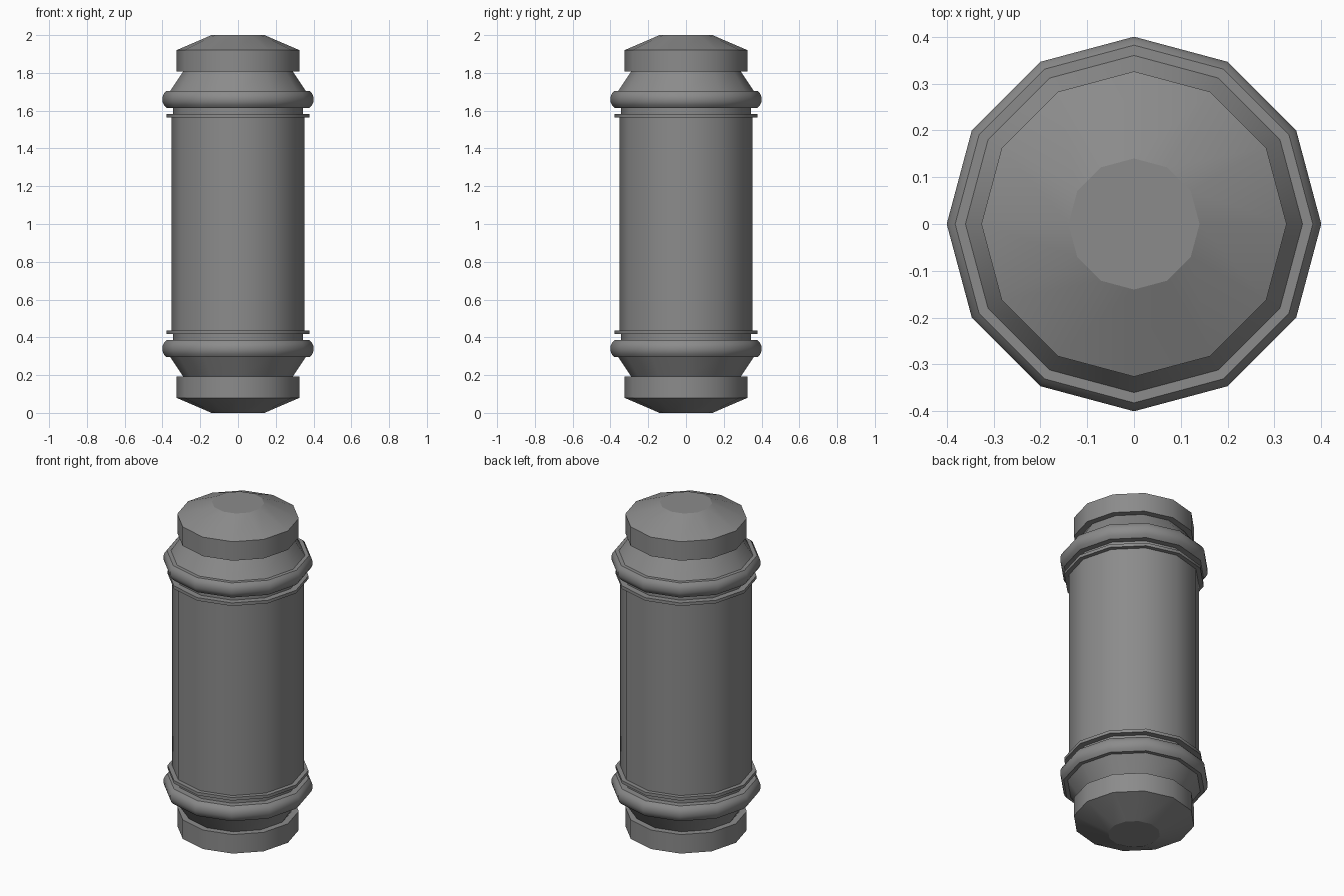
import bpy, bmesh, math

cube = bpy.data.objects.get("Cube")
if cube:
    bpy.data.objects.remove(cube, do_unlink=True)

SIDES = 12

grey = bpy.data.materials.new("mid grey")
grey.use_nodes = True
colour = (0.26, 0.26, 0.26, 1)
grey.diffuse_color = colour
grey.node_tree.nodes["Principled BSDF"].inputs["Base Color"].default_value = colour


def lathe(name, profile, crease=40, flip=False):
    """Closed solid turned from (radius, height) pairs, listed bottom to top."""
    if flip:
        profile = [(r, 2 - z) for r, z in reversed(profile)]
    bm = bmesh.new()
    rings = []
    for r, z in profile:
        angles = [math.tau * i / SIDES for i in range(SIDES)]
        rings.append([bm.verts.new((r * math.cos(a), r * math.sin(a), z)) for a in angles])
    for low, high in zip(rings, rings[1:]):
        for i in range(SIDES):
            j = (i + 1) % SIDES
            bm.faces.new((low[i], low[j], high[j], high[i]))
    bm.faces.new(rings[0][::-1])
    bm.faces.new(rings[-1])
    bm.normal_update()
    # Round the sides, keep the ring edges crisp
    for face in bm.faces:
        face.smooth = True
    for edge in bm.edges:
        level = abs(edge.verts[0].co.z - edge.verts[1].co.z) < 1e-5
        edge.smooth = not (level and edge.calc_face_angle() > math.radians(crease))
    mesh = bpy.data.meshes.new(name)
    bm.to_mesh(mesh)
    bm.free()
    mesh.materials.append(grey)
    obj = bpy.data.objects.new(name, mesh)
    bpy.context.collection.objects.link(obj)
    return obj


# Main tube, slightly narrower beyond the thin bands
lathe("body", [(0.343, 0.38), (0.343, 0.425), (0.353, 0.425),
               (0.353, 1.575), (0.343, 1.575), (0.343, 1.62)])

# End fittings, the same at both ends
for end, flip in (("upper", False), ("lower", True)):
    lathe(end + "_thin_band", [(0.378, 1.565), (0.378, 1.583)], flip=flip)
    lathe(end + "_collar", [(0.378, 1.615), (0.392, 1.63), (0.4, 1.648),
                            (0.4, 1.67), (0.394, 1.688), (0.382, 1.703)], flip=flip)
    lathe(end + "_neck", [(0.362, 1.70), (0.285, 1.815)], flip=flip)
    lathe(end + "_cap", [(0.326, 1.808), (0.326, 1.92), (0.14, 2.0)], crease=15, flip=flip)
